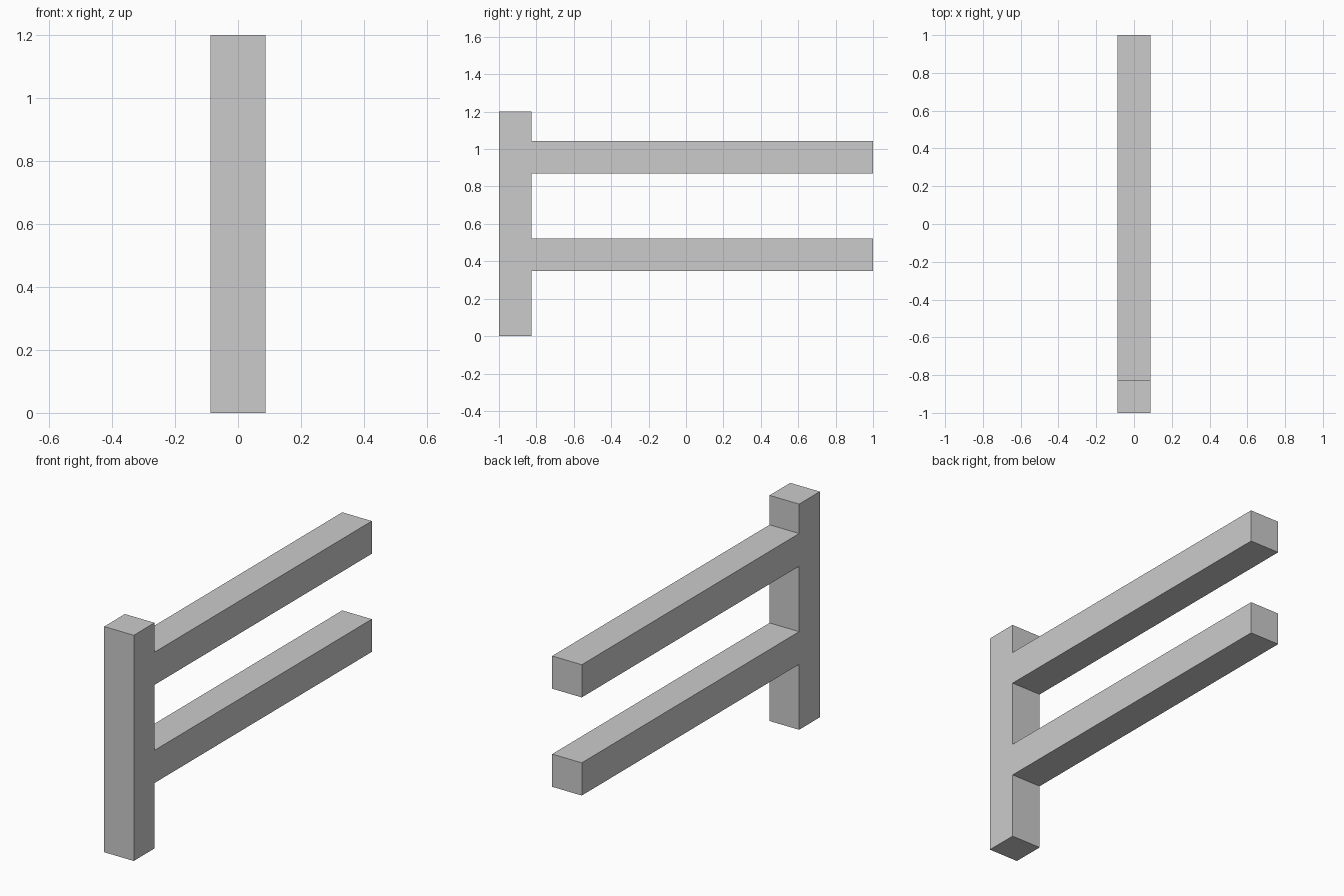
import bpy, bmesh

if "Cube" in bpy.data.objects:
    bpy.data.objects.remove(bpy.data.objects["Cube"])

U = 2 / 11.5          # timber thickness
HEIGHT = 1.2
RAILS = (2 * U, 5 * U)  # underside height of each rail

grey = bpy.data.materials.new("plain_grey")
grey.diffuse_color = (0.6, 0.6, 0.6, 1)
grey.use_nodes = True
grey.node_tree.nodes["Principled BSDF"].inputs["Base Color"].default_value = grey.diffuse_color

# Side outline: post at the front with rails running back
inner = -1 + U
outline = [(-1, 0), (inner, 0)]
for z in RAILS:
    outline += [(inner, z), (1, z), (1, z + U), (inner, z + U)]
outline += [(inner, HEIGHT), (-1, HEIGHT)]

# Extrude the outline across the timber thickness
bm = bmesh.new()
side = bm.faces.new([bm.verts.new((-U / 2, y, z)) for y, z in outline])
result = bmesh.ops.extrude_face_region(bm, geom=[side])
verts = [g for g in result["geom"] if isinstance(g, bmesh.types.BMVert)]
bmesh.ops.translate(bm, verts=verts, vec=(U, 0, 0))
bmesh.ops.recalc_face_normals(bm, faces=bm.faces)

mesh = bpy.data.meshes.new("fence_post_and_rails")
bm.to_mesh(mesh)
bm.free()
mesh.materials.append(grey)
fence = bpy.data.objects.new("fence_post_and_rails", mesh)
bpy.context.collection.objects.link(fence)
